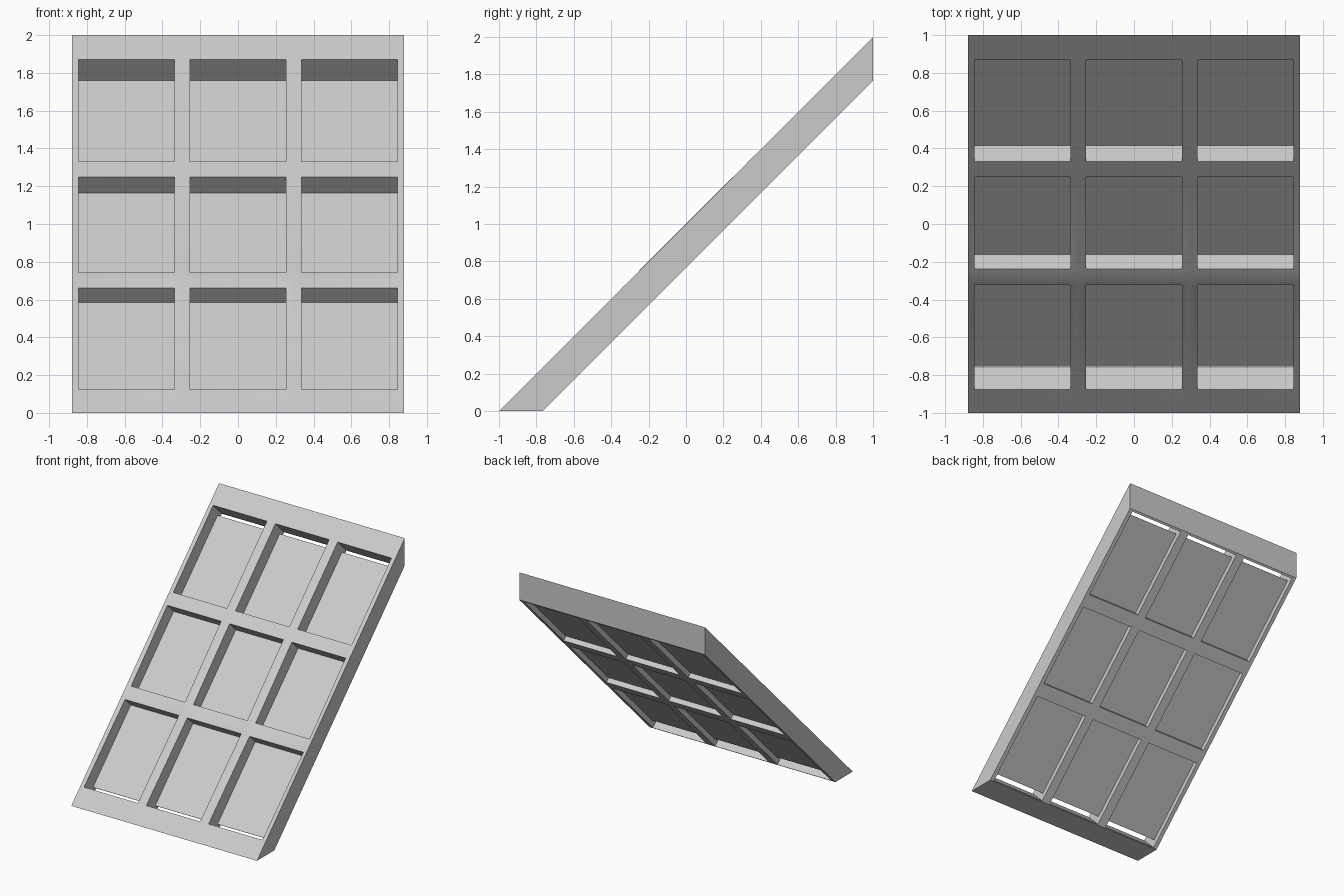
import bpy, bmesh
from mathutils import Vector

if "Cube" in bpy.data.objects:
    bpy.data.objects.remove(bpy.data.objects["Cube"])

T = 0.1175          # slab depth along y and z (cut square to the 45 degree slope)
XS = [-.88, -.845, -.335, -.295, -.255, .255, .295, .335, .845, .88]
YS = [-1, -.877, -.33, -.29, -.2475, .25, .29, .33, .87, 1]
OPEN = (1, 4, 7)    # grid cells that are window openings, both directions
LAST = len(XS) - 1


def finish(bm, name):
    bmesh.ops.recalc_face_normals(bm, faces=bm.faces[:])
    me = bpy.data.meshes.new(name)
    bm.to_mesh(me)
    bm.free()
    ob = bpy.data.objects.new(name, me)
    bpy.context.collection.objects.link(ob)
    bpy.ops.object.select_all(action='DESELECT')
    ob.select_set(True)
    bpy.context.view_layer.objects.active = ob
    bpy.ops.object.shade_smooth_by_angle(angle=0.52)
    return ob


def front_point(i, j):
    x, y = XS[i], YS[j]
    # lower crossbar is slightly ridged: its edges sink a little
    d = .008 if j in (2, 4) and i not in (0, 3, 6, LAST) else 0
    return Vector((x, y + d, y + 1 - d))


def back_point(i, j):
    x, y = XS[i], YS[j]
    if j == 0:
        return Vector((x, -1 + 2 * T, 0))       # level foot cut
    if j == LAST:
        return Vector((x, 1, 2 - 2 * T))        # upright head cut
    return Vector((x, y + T, y + 1 - T))


# Sloping frame: gridded slab with nine openings cut straight through
bm = bmesh.new()
n = LAST + 1
F = [[bm.verts.new(front_point(i, j)) for j in range(n)] for i in range(n)]
B = [[bm.verts.new(back_point(i, j)) for j in range(n)] for i in range(n)]


def solid(i, j):
    return 0 <= i < LAST and 0 <= j < LAST and not (i in OPEN and j in OPEN)


for i in range(LAST):
    for j in range(LAST):
        if not solid(i, j):
            continue
        ring = [(i, j), (i + 1, j), (i + 1, j + 1), (i, j + 1)]
        bm.faces.new([F[a][b] for a, b in ring])
        bm.faces.new([B[a][b] for a, b in reversed(ring)])
        # walls wherever the neighbouring cell is empty
        sides = [(i, j - 1), (i + 1, j), (i, j + 1), (i - 1, j)]
        for k, cell in enumerate(sides):
            if not solid(*cell):
                (a, b), (c, d) = ring[k], ring[(k + 1) % 4]
                bm.faces.new([F[a][b], B[a][b], B[c][d], F[c][d]])
finish(bm, "window_frame")

# Single thin pane set inside the frame, stopping short of the end openings
bm = bmesh.new()
y0, y1, off, t = -.755, .93, .83, .003
verts = [[bm.verts.new((x, y + s * t, y + off - s * t))
          for x, y in ((-.86, y0), (.86, y0), (.86, y1), (-.86, y1))] for s in (0, 1)]
bm.faces.new(verts[0])
bm.faces.new(verts[1][::-1])
for k in range(4):
    m = (k + 1) % 4
    bm.faces.new([verts[0][k], verts[1][k], verts[1][m], verts[0][m]])
finish(bm, "pane")
